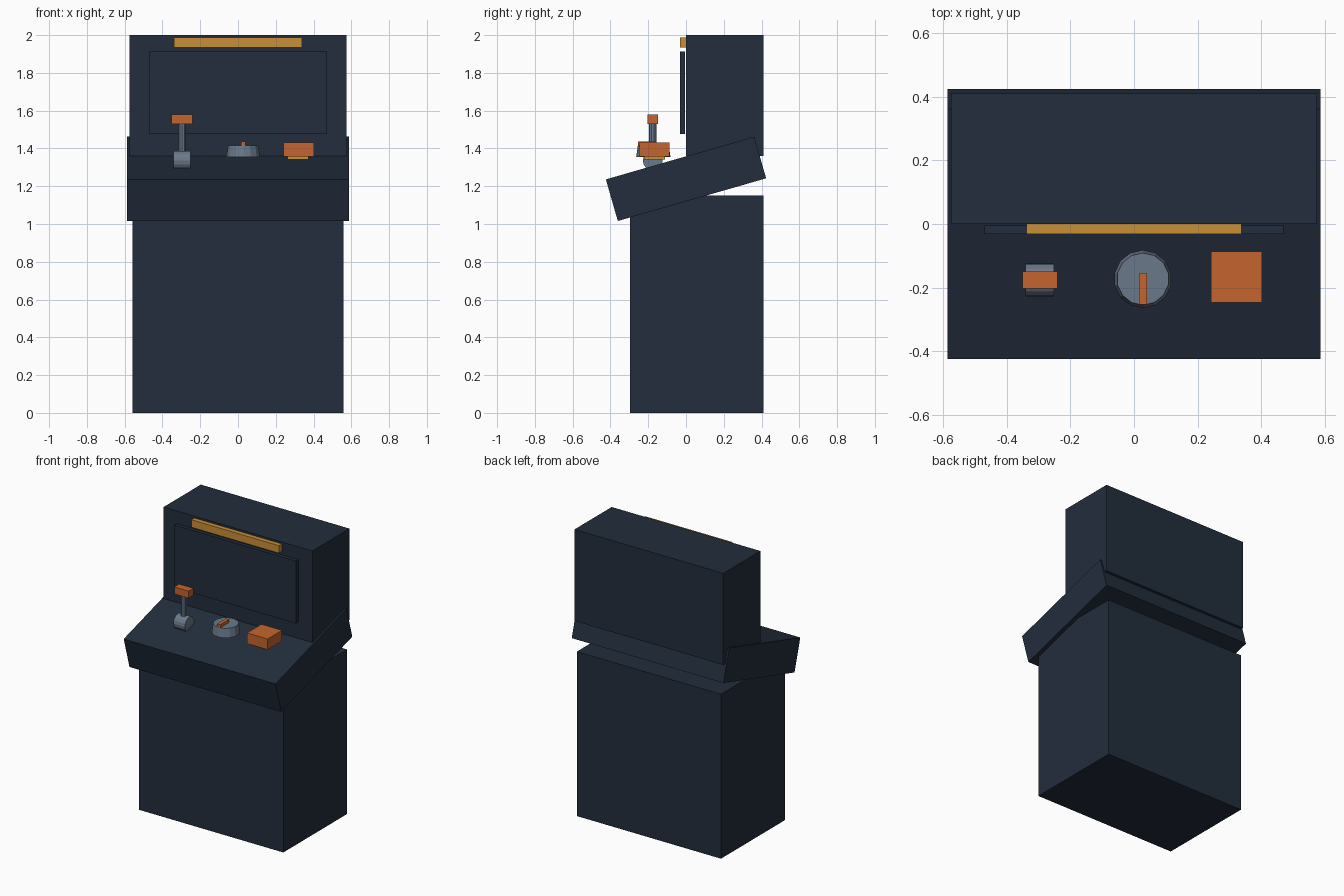
import bpy, math

cube = bpy.data.objects.get("Cube")
if cube:
    bpy.data.objects.remove(cube, do_unlink=True)


def material(name, hex_code):
    def linear(c):
        return c / 12.92 if c <= 0.04045 else ((c + 0.055) / 1.055) ** 2.4
    rgb = [linear(int(hex_code[i:i + 2], 16) / 255) for i in range(0, 6, 2)]
    mat = bpy.data.materials.new(name)
    mat.use_nodes = True
    mat.diffuse_color = (*rgb, 1)
    bsdf = mat.node_tree.nodes["Principled BSDF"]
    bsdf.inputs["Base Color"].default_value = (*rgb, 1)
    bsdf.inputs["Roughness"].default_value = 0.7
    return mat


navy = material("navy", "222D3C")
orange = material("orange", "C5642D")
amber = material("amber", "C98E35")
steel = material("steel grey", "6B798A")


def finish(name, mat):
    obj = bpy.context.object
    obj.name = obj.data.name = name
    obj.data.materials.append(mat)
    return obj


def box(name, mat, center, size, tilt=0):
    bpy.ops.mesh.primitive_cube_add(size=1, location=center)
    obj = finish(name, mat)
    obj.scale = size
    obj.rotation_euler.x = tilt
    return obj


def drum(name, mat, center, bottom, top, depth, sides, turn=0):
    bpy.ops.mesh.primitive_cone_add(vertices=sides, radius1=bottom, radius2=top,
                                    depth=depth, location=center)
    obj = finish(name, mat)
    obj.rotation_euler.y = turn
    return obj


# Cabinet: pedestal, sloping desk and upright back
box("pedestal", navy, (0, 0.057, 0.575), (1.115, 0.705, 1.15))
box("sloping_desk", navy, (0, 0, 1.239), (1.174, 0.817, 0.229), 0.28)
box("upright_cabinet", navy, (0, 0.205, 1.68), (1.15, 0.41, 0.64))

# Screen and the light bar above it
box("screen", navy, (0, -0.018, 1.695), (0.94, 0.026, 0.437))
box("light_bar", amber, (0, -0.016, 1.96), (0.677, 0.032, 0.053))

# Lever: pivot lying across the desk, stem and grip
lever_x, control_y = -0.296, -0.176
drum("lever_pivot", steel, (lever_x, control_y, 1.335), 0.052, 0.052, 0.09, 16, math.pi / 2)
drum("lever_stem", steel, (lever_x, control_y, 1.45), 0.02, 0.02, 0.17, 10)
box("lever_grip", orange, (lever_x, control_y, 1.554), (0.11, 0.054, 0.049))

# Dial with its pointer
drum("dial", steel, (0.028, -0.173, 1.385), 0.091, 0.082, 0.063, 14)
box("dial_pointer", orange, (0.028, -0.204, 1.425), (0.025, 0.098, 0.025))

# Push button with a smaller collar below
box("push_button", orange, (0.322, -0.167, 1.395), (0.16, 0.16, 0.075))
box("button_collar", amber, (0.318, -0.167, 1.35), (0.112, 0.112, 0.018))
